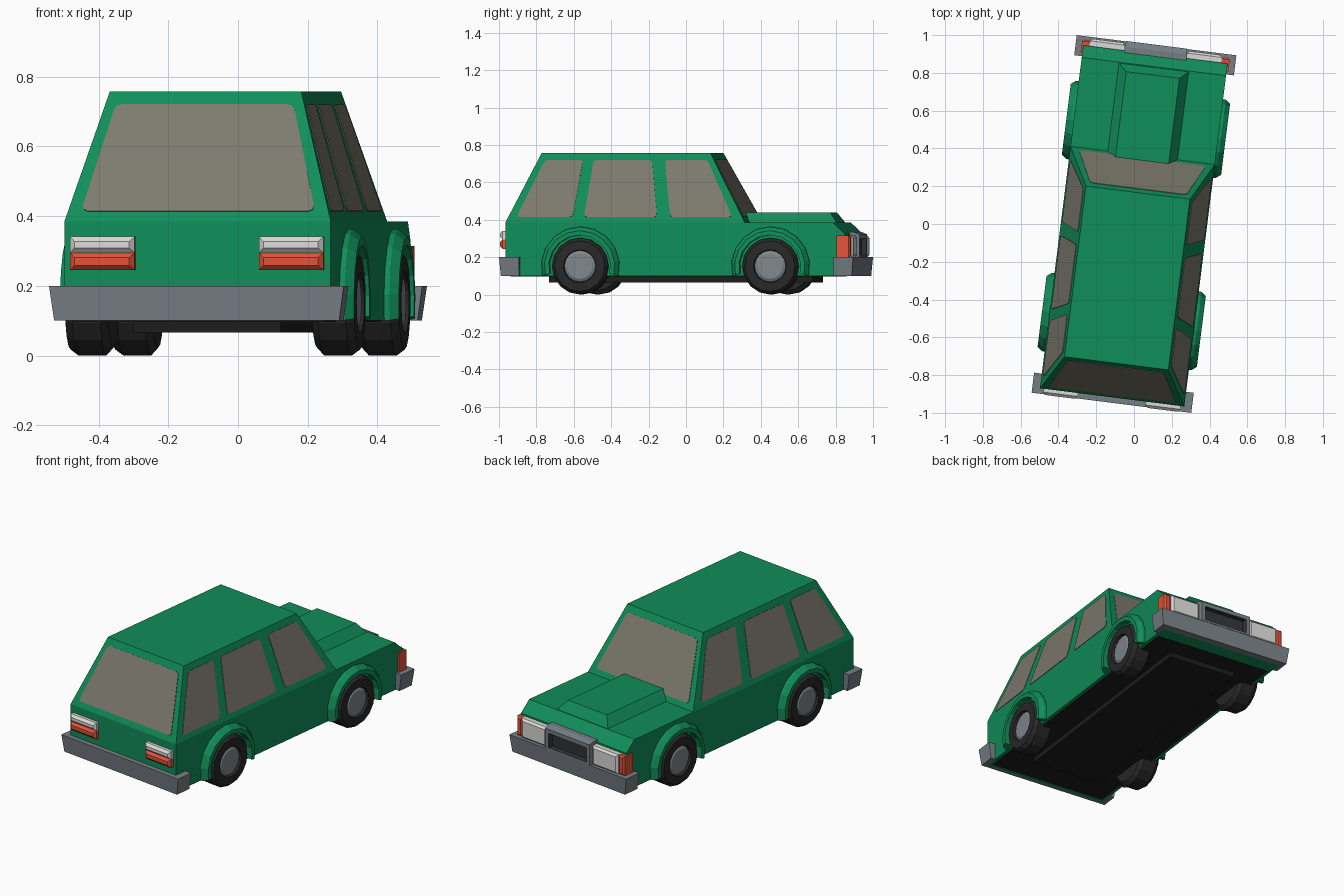
import bpy, bmesh, math
from mathutils import Matrix, Vector

if "Cube" in bpy.data.objects:
    bpy.data.objects.remove(bpy.data.objects["Cube"])

TURN = Matrix.Rotation(math.radians(-7.2), 4, 'Z')   # whole car is turned slightly


def mat(name, rgb):
    m = bpy.data.materials.new(name)
    lin = [(c / 255 / 12.92) if c < 11 else ((c / 255 + 0.055) / 1.055) ** 2.4 for c in rgb]
    m.diffuse_color = (*lin, 1)
    m.use_nodes = True
    m.node_tree.nodes["Principled BSDF"].inputs["Base Color"].default_value = m.diffuse_color
    return m


GREEN = mat("green_paint", (16, 142, 90))
GLASS = mat("window_glass", (126, 122, 110))
STEEL = mat("bumper_grey", (118, 126, 132))
WHITE = mat("lamp_white", (218, 218, 216))
ORANGE = mat("lamp_orange", (226, 82, 56))
TYRE = mat("tyre_black", (40, 40, 40))
UNDER = mat("underside_black", (30, 29, 29))
HUB = mat("hub_grey", (128, 135, 140))
DARK = mat("grille_dark", (48, 50, 52))


def finish(bm, name, *mats, recalc=True):
    if recalc:
        bmesh.ops.recalc_face_normals(bm, faces=bm.faces)
    bm.transform(TURN)
    me = bpy.data.meshes.new(name)
    bm.to_mesh(me)
    bm.free()
    for m in mats:
        me.materials.append(m)
    ob = bpy.data.objects.new(name, me)
    bpy.context.collection.objects.link(ob)
    return ob


def loft(bm, rings, closed=True, caps=True, seg_mats=None):
    """Join rings of points with quads; optional end caps."""
    vs = [[bm.verts.new(p) for p in r] for r in rings]
    n = len(vs[0])
    for k, (a, b) in enumerate(zip(vs, vs[1:])):
        for i in range(n if closed else n - 1):
            j = (i + 1) % n
            f = bm.faces.new((a[i], a[j], b[j], b[i]))
            f.material_index = seg_mats[k] if seg_mats else 0
    if caps:
        bm.faces.new(vs[0])
        f = bm.faces.new(vs[-1])
        f.material_index = seg_mats[-1] if seg_mats else 0


def rect_z(x0, x1, y0, y1, z):
    return [(x0, y0, z), (x1, y0, z), (x1, y1, z), (x0, y1, z)]


def rect_y(x0, x1, z0, z1, y):
    return [(x0, y, z0), (x1, y, z0), (x1, y, z1), (x0, y, z1)]


def solid(name, m, *rings):
    bm = bmesh.new()
    loft(bm, rings)
    return finish(bm, name, m)


# lower body: side profile drawn across the width
profile = [(-.925, .1), (-.925, .385), (.84, .385), (.905, .325), (.905, .1)]
solid("lower_body", GREEN, *[[(x, y, z) for y, z in profile] for x in (-.385, .385)])

# cabin and raised hood panel
solid("cabin", GREEN, rect_z(-.385, .385, -.925, .366, .385),
      rect_z(-.277, .277, -.743, .167, .757))
solid("hood_bulge", GREEN, rect_z(-.186, .186, .25, .835, .385),
      rect_z(-.142, .142, .25, .795, .44))

# underside
solid("floor_plate", UNDER, rect_z(-.365, .365, -.9, .82, .096), rect_z(-.365, .365, -.9, .82, .105))
solid("chassis", UNDER, rect_z(-.214, .214, -.71, .71, .066), rect_z(-.214, .214, -.71, .71, .1))


# windows: thin rounded plates on the sloping cabin sides
def window(name, pts):
    bm = bmesh.new()
    f = bm.faces.new([bm.verts.new(p) for p in pts])
    f.normal_update()
    n = f.normal.copy()
    if n.z < 0:
        n = -n
    bmesh.ops.bevel(bm, geom=bm.verts[:], offset=.018, segments=2, affect='VERTICES', profile=.5)
    bmesh.ops.translate(bm, verts=bm.verts, vec=n * .003)
    ext = bmesh.ops.extrude_face_region(bm, geom=bm.faces[:], use_keep_orig=True)
    bmesh.ops.translate(bm, verts=[v for v in ext['geom'] if isinstance(v, bmesh.types.BMVert)],
                        vec=n * -.006)
    finish(bm, name, GLASS)


ZB, ZT = .414, .72


def side_x(z):
    return .385 - .108 * (z - .385) / .372


def end_y(base, top, z):
    return base + (top - base) * (z - .385) / .372


for s, side in ((1, "right"), (-1, "left")):
    for part, b0, b1, t1, t0 in (("rear", -.866, -.563, -.518, -.722),
                                 ("middle", -.503, -.108, -.146, -.46),
                                 ("front", -.038, .297, .152, -.077)):
        window(f"{part}_{side}_window", [(s * side_x(ZB), b0, ZB), (s * side_x(ZB), b1, ZB),
                                         (s * side_x(ZT), t1, ZT), (s * side_x(ZT), t0, ZT)])
for name, base, top in (("rear_window", -.925, -.743), ("windscreen", .366, .167)):
    yb, yt = end_y(base, top, ZB), end_y(base, top, ZT)
    window(name, [(-.338, yb, ZB), (.338, yb, ZB), (.257, yt, ZT), (-.257, yt, ZT)])

# wheels and arches
CZ = .152


def ring(y, r, x, n, a0=0.0, a1=2 * math.pi, full=True):
    d = n if full else n - 1
    return [(x, y + r * math.cos(a0 + (a1 - a0) * i / d), CZ + r * math.sin(a0 + (a1 - a0) * i / d))
            for i in range(n)]


for s, side in ((1, "right"), (-1, "left")):
    for y, end in ((.505, "front"), (-.52, "rear")):
        bm = bmesh.new()
        tyre = [(.13, .295), (.152, .315), (.152, .395), (.135, .418), (.088, .42),
                (.084, .405), (.068, .414)]
        loft(bm, [ring(y, r, s * x, 16, math.pi / 2, 2.5 * math.pi) for r, x in tyre],
             seg_mats=[0, 0, 0, 0, 0, 1, 1])
        finish(bm, f"{end}_{side}_wheel", TYRE, HUB)

        bm = bmesh.new()
        arch = [(.212, .375), (.21, .40), (.19, .425), (.166, .425), (.166, .375)]
        a = math.radians(14)
        rings = [ring(y, r, s * x, 11, -a, math.pi + a, False) for r, x in arch]
        loft(bm, list(zip(*rings)))
        finish(bm, f"{end}_{side}_arch", GREEN)

# wrap-around bumpers
for s, end in ((1, "front"), (-1, "rear")):
    def u_shape(w, y, z):
        return [(p, s * q, z) for p, q in ((-w, .847), (-w, y), (w, y), (w, .847),
                                           (.38, .847), (.38, .9), (-.38, .9), (-.38, .847))]
    solid(f"{end}_bumper", STEEL, u_shape(.412, .946, .1), u_shape(.426, .954, .2))

# lamps
for s, side in ((1, "right"), (-1, "left")):
    def lamp(name, m, x0, x1, z0, z1, y0, y1, b):
        d = math.copysign(b, y1 - y0)
        solid(f"{side}_{name}", m, rect_y(s * x0, s * x1, z0, z1, y0),
              rect_y(s * x0, s * x1, z0, z1, y1 - d),
              rect_y(s * (x0 + b), s * (x1 - b), z0 + b, z1 - b, y1))
    lamp("reversing_lamp", WHITE, .18, .366, .295, .341, -.91, -.957, .014)
    lamp("tail_lamp", ORANGE, .18, .366, .245, .295, -.91, -.957, .014)
    lamp("headlamp", WHITE, .167, .352, .2, .315, .86, .945, .012)
    lamp("indicator", ORANGE, .352, .394, .2, .315, .862, .935, .01)

# grille: tapered frame with a recessed dark panel
bm = bmesh.new()
loft(bm, [rect_y(-.167, .167, .195, .335, .87), rect_y(-.167, .167, .195, .335, .925),
          rect_y(-.16, .16, .2, .322, .956), rect_y(-.138, .138, .212, .298, .956),
          rect_y(-.132, .132, .216, .294, .93)], seg_mats=[0, 0, 0, 1, 1])
finish(bm, "grille", STEEL, DARK)
